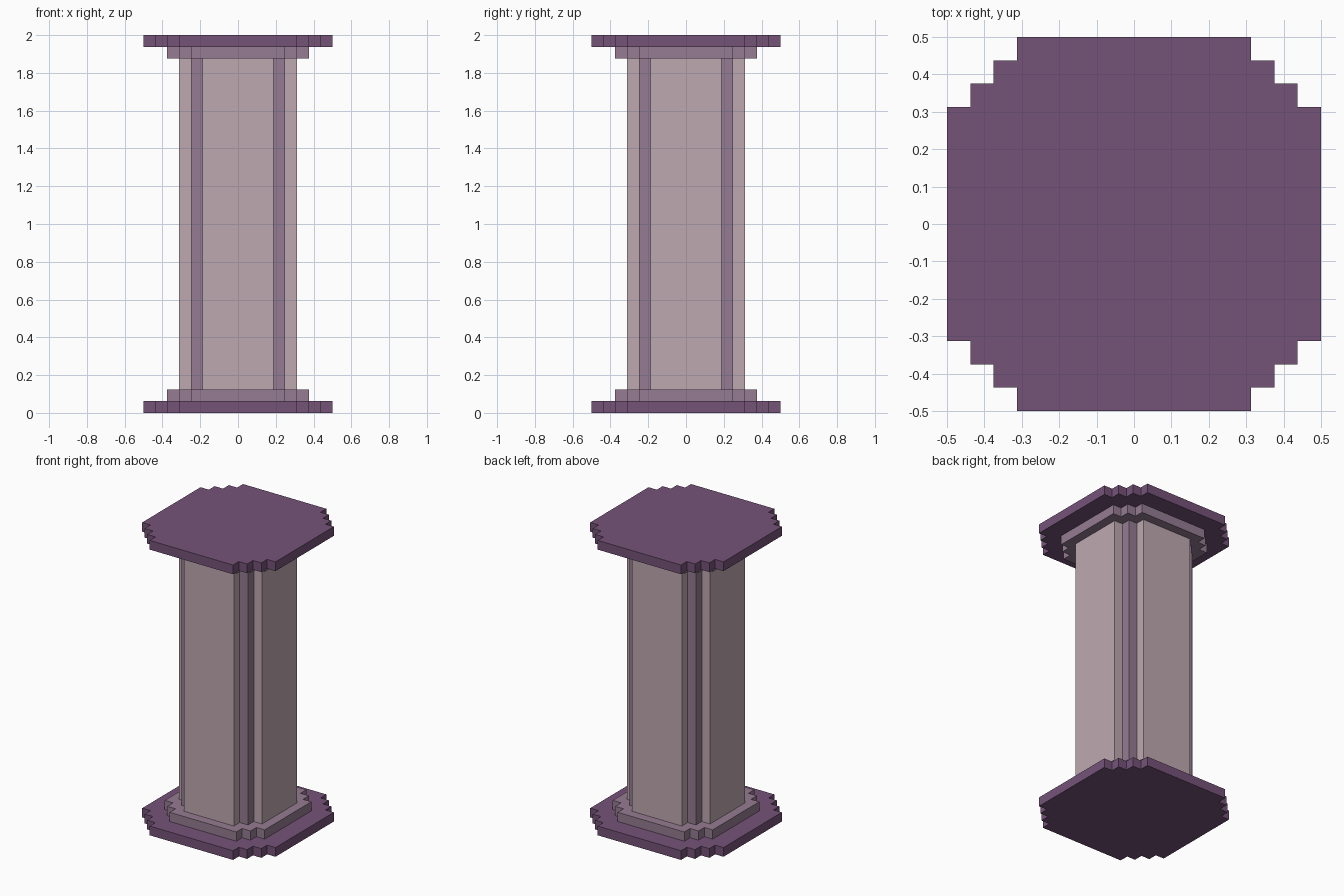
import bpy
import bmesh

if "Cube" in bpy.data.objects:
    bpy.data.objects.remove(bpy.data.objects["Cube"], do_unlink=True)

U = 1 / 16  # block size


def srgb(hex_code):
    out = []
    for i in (0, 2, 4):
        c = int(hex_code[i:i + 2], 16) / 255
        out.append(c / 12.92 if c <= 0.04045 else ((c + 0.055) / 1.055) ** 2.4)
    return (*out, 1.0)


def material(name, hex_code):
    mat = bpy.data.materials.new(name)
    mat.use_nodes = True
    mat.diffuse_color = srgb(hex_code)
    bsdf = next(n for n in mat.node_tree.nodes if n.type == 'BSDF_PRINCIPLED')
    bsdf.inputs["Base Color"].default_value = srgb(hex_code)
    bsdf.inputs["Roughness"].default_value = 0.9
    return mat


def stepped_outline(radius, steps):
    """Square outline whose corners are cut into block-sized stairs."""
    x, y = radius, radius - steps
    corner = [(x, y)]
    for _ in range(steps):
        x -= 1
        corner.append((x, y))
        y += 1
        corner.append((x, y))
    outline = []
    for _ in range(4):
        outline += corner
        corner = [(-b, a) for a, b in corner]  # quarter turn
    return outline


def stepped_prism(name, radius, steps, z0, z1, mats):
    """Extrude a stepped outline between two heights, in blocks."""
    bm = bmesh.new()
    base = bm.faces.new([bm.verts.new((x * U, y * U, z0 * U))
                         for x, y in stepped_outline(radius, steps)])
    top = bmesh.ops.extrude_face_region(bm, geom=[base], use_keep_orig=True)
    verts = [v for v in top["geom"] if isinstance(v, bmesh.types.BMVert)]
    bmesh.ops.translate(bm, verts=verts, vec=(0, 0, (z1 - z0) * U))
    bmesh.ops.recalc_face_normals(bm, faces=bm.faces[:])
    mesh = bpy.data.meshes.new(name)
    bm.to_mesh(mesh)
    bm.free()
    for mat in mats:
        mesh.materials.append(mat)
    obj = bpy.data.objects.new(name, mesh)
    bpy.context.collection.objects.link(obj)
    return obj


plum = material("dark plum", "755379")
mauve = material("mauve", "957C92")
pink = material("dusty pink", "BFA9B1")

# Plinth and capital, each a wide slab with a narrower tier
stepped_prism("base_slab", 8, 3, 0, 1, [plum])
stepped_prism("base_tier", 6, 2, 1, 2, [mauve])
stepped_prism("top_tier", 6, 2, 30, 31, [mauve])
stepped_prism("top_slab", 8, 3, 31, 32, [plum])

# Shaft with mauve strips set into its four corners
shaft = stepped_prism("shaft", 5, 2, 2, 30, [pink, mauve])
for face in shaft.data.polygons:
    reach = max(abs(face.center.x), abs(face.center.y))
    if abs(face.normal.z) < 0.5 and reach < 4.1 * U:
        face.material_index = 1
